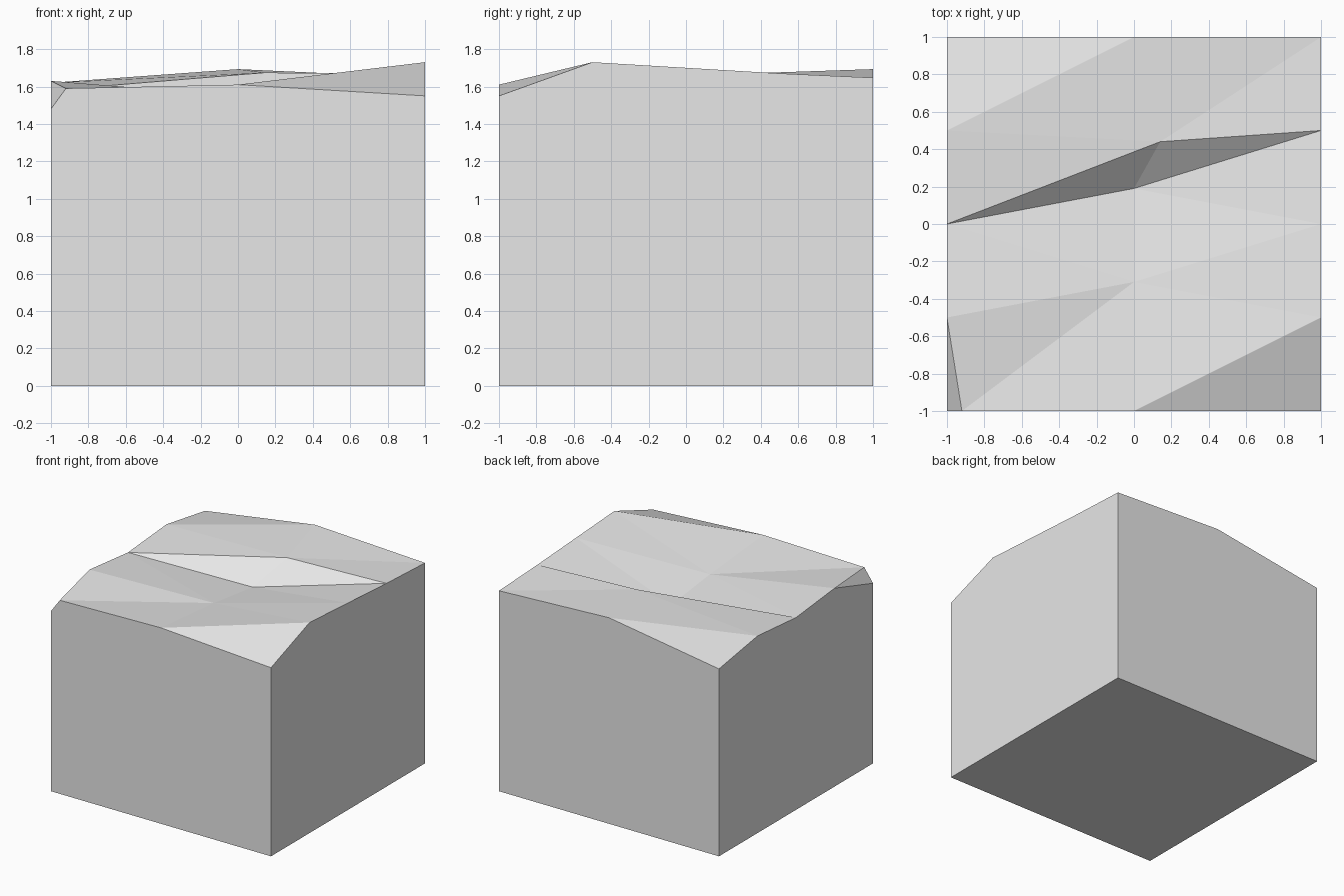
import bpy
import bmesh

cube = bpy.data.objects.get("Cube")
if cube:
    bpy.data.objects.remove(cube, do_unlink=True)

# Plain grey material
grey = bpy.data.materials.new("light grey")
grey.use_nodes = True
colour = (0.8, 0.8, 0.8, 1)
grey.diffuse_color = colour
grey.node_tree.nodes["Principled BSDF"].inputs["Base Color"].default_value = colour

# Rows of the terrain, front to back, each running from -x to +x
front = [(-1, -1, 1.48), (-0.92, -1, 1.59), (0, -1, 1.61), (1, -1, 1.55)]
slope = [(-1, -0.5, 1.63), (0, -0.31, 1.55), (1, -0.5, 1.73), (1, 0, 1.70)]
step_foot = [(-1, 0, 1.58), (0, 0.19, 1.49), (1, 0.5, 1.67)]
step_top = [(-1, 0.5, 1.62), (0.14, 0.44, 1.674)]
back = [(-1, 1, 1.54), (0, 1, 1.693), (1, 1, 1.647)]

bm = bmesh.new()
f, s, w, t, b = [[bm.verts.new(p) for p in row]
                 for row in (front, slope, step_foot, step_top, back)]

# Top facets
facets = [
    (f[0], f[1], s[0]), (f[1], s[1], s[0]), (f[1], f[2], s[1]),
    (f[2], f[3], s[2]), (f[2], s[2], s[1]), (s[2], s[3], s[1]),
    (s[0], s[1], w[0]), (s[1], w[1], w[0]), (s[1], s[3], w[1]),
    (s[3], w[2], w[1]),
    (w[0], w[1], t[1]), (w[1], w[2], t[1]),
    (w[0], t[1], t[0]), (t[0], t[1], b[1]), (t[0], b[1], b[0]),
    (t[1], b[2], b[1]), (t[1], w[2], b[2]),
]
for facet in facets:
    bm.faces.new(facet)

# Flat sides down to the ground, then the base
sides = [
    [*f], [f[3], s[2], s[3], w[2], b[2]],
    [b[2], b[1], b[0]], [b[0], t[0], w[0], s[0], f[0]],
]
foot = {}
for corner in (f[0], f[3], b[2], b[0]):
    foot[corner] = bm.verts.new((corner.co.x, corner.co.y, 0))
for rim in sides:
    bm.faces.new([foot[rim[0]], foot[rim[-1]], *reversed(rim)])
bm.faces.new(list(foot.values()))
bmesh.ops.recalc_face_normals(bm, faces=bm.faces)

mesh = bpy.data.meshes.new("terrain_block")
bm.to_mesh(mesh)
bm.free()
mesh.materials.append(grey)
block = bpy.data.objects.new("terrain_block", mesh)
bpy.context.collection.objects.link(block)
